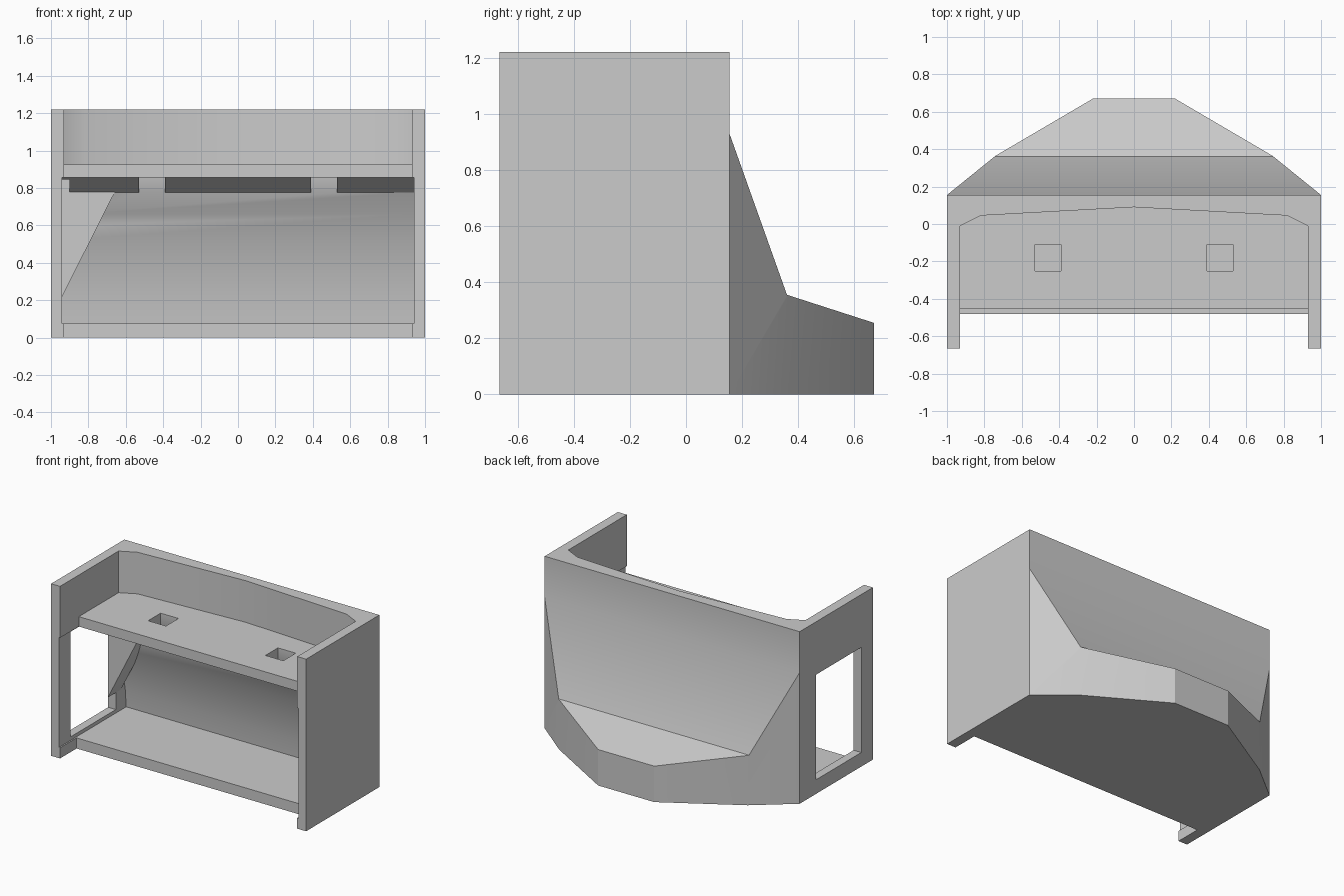
import bpy, bmesh
from mathutils import Vector

if "Cube" in bpy.data.objects:
    bpy.data.objects.remove(bpy.data.objects["Cube"])

grey = bpy.data.materials.new("plain_grey")
grey.use_nodes = True
grey.diffuse_color = (0.6, 0.6, 0.6, 1)
grey.node_tree.nodes["Principled BSDF"].inputs["Base Color"].default_value = (0.6, 0.6, 0.6, 1)


def prism(name, outline, axis, start, end):
    """Extrude a closed 2D outline along an axis."""
    place = {"x": lambda p: (start, p[0], p[1]),
             "y": lambda p: (p[0], start, p[1]),
             "z": lambda p: (p[0], p[1], start)}[axis]
    bm = bmesh.new()
    face = bm.faces.new([bm.verts.new(place(p)) for p in outline])
    out = bmesh.ops.extrude_face_region(bm, geom=[face])
    shift = Vector([end - start if a == axis else 0 for a in "xyz"])
    verts = [g for g in out["geom"] if isinstance(g, bmesh.types.BMVert)]
    bmesh.ops.translate(bm, verts=verts, vec=shift)
    bmesh.ops.recalc_face_normals(bm, faces=bm.faces)
    mesh = bpy.data.meshes.new(name)
    bm.to_mesh(mesh)
    bm.free()
    mesh.materials.append(grey)
    ob = bpy.data.objects.new(name, mesh)
    bpy.context.collection.objects.link(ob)
    return ob


def rect(a0, a1, b0, b1):
    return [(a0, b0), (a1, b0), (a1, b1), (a0, b1)]


def mirrored(half):
    """Close a right-hand outline with its mirror image across x = 0."""
    return half + [(-x, y) for x, y in reversed(half) if x > 0]


def carve(target, cutters):
    for cutter in cutters:
        mod = target.modifiers.new("cut", "BOOLEAN")
        mod.operation, mod.solver, mod.object = "DIFFERENCE", "EXACT", cutter
        cutter.hide_render = True
    deps = bpy.context.evaluated_depsgraph_get()
    mesh = bpy.data.meshes.new_from_object(target.evaluated_get(deps))
    target.modifiers.clear()
    target.data = mesh
    for cutter in cutters:
        bpy.data.objects.remove(cutter)


# Cabinet body from its floor plan, with cheeks standing forward
body = prism("cabinet_body", mirrored([
    (0.93, -0.48), (0.93, -0.665), (1, -0.665), (1, 0.155),
    (0.74, 0.365), (0.22, 0.67)]), "z", 0, 1.22)

cutters = [
    # Sloped back above the rear hood
    prism("back_cut", [(0.155, 1.4), (0.155, 0.93), (0.36, 0.355),
                       (0.67, 0.255), (0.9, 0.18), (0.9, 1.4)], "x", -1.2, 1.2),
    # Upper compartment, open at the top and front
    prism("tray_cut", mirrored([(0.93, -0.8), (0.93, -0.01), (0.82, 0.045), (0, 0.09)]),
          "z", 0.925, 1.4),
    # Shelf front set back a little
    prism("shelf_cut", rect(-0.93, 0.93, -0.8, -0.455), "z", 0.5, 1.1),
    # Lower cavity with a leaning back wall
    prism("cavity_cut", [(-0.8, 0.075), (0.09, 0.075), (0.08, 0.2), (0.05, 0.36),
                         (0.005, 0.52), (-0.05, 0.66), (-0.11, 0.775),
                         (-0.25, 0.855), (-0.8, 0.855)], "x", -0.94, 0.94),
    # Side window
    prism("window_cut", rect(-0.535, -0.026, 0.1, 0.845), "x", -1.1, -0.9),
]
# Square holes in the shelf
for side in (-1, 1):
    cutters.append(prism("hole_cut", rect(side * 0.46 - 0.07, side * 0.46 + 0.07, -0.25, -0.11),
                         "z", 0.7, 1.0))
carve(body, cutters)

# Tapered gusset in the corner beside the window
gusset = prism("corner_gusset", [(-0.94, 0.22), (-0.66, 0.775), (-0.66, 0.87), (-0.94, 0.87)],
               "y", -0.115, 0.03)

bpy.ops.object.select_all(action="DESELECT")
body.select_set(True)
gusset.select_set(True)
bpy.context.view_layer.objects.active = body
bpy.ops.object.shade_smooth_by_angle(angle=0.5)
